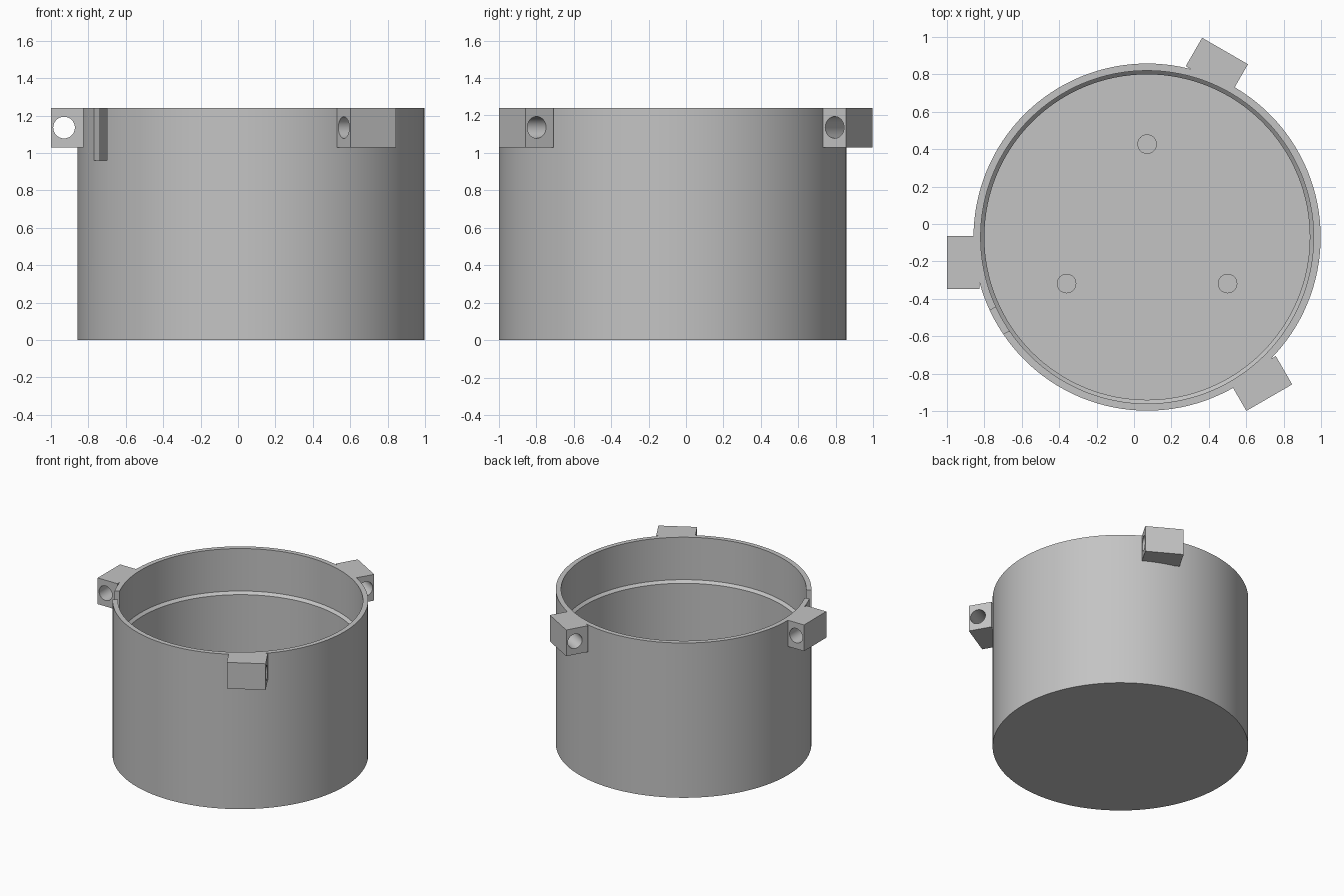
import bpy, bmesh, math
from mathutils import Matrix, Vector

if "Cube" in bpy.data.objects:
    bpy.data.objects.remove(bpy.data.objects["Cube"])

CENTRE = Vector((0.07, -0.07, 0))
HEIGHT = 1.24

grey = bpy.data.materials.new("plain_grey")
grey.diffuse_color = (0.55, 0.55, 0.55, 1)
grey.use_nodes = True
grey.node_tree.nodes["Principled BSDF"].inputs["Base Color"].default_value = grey.diffuse_color


def finish(name, bm):
    bmesh.ops.recalc_face_normals(bm, faces=bm.faces)
    mesh = bpy.data.meshes.new(name)
    bm.to_mesh(mesh)
    bm.free()
    obj = bpy.data.objects.new(name, mesh)
    bpy.context.collection.objects.link(obj)
    mesh.materials.append(grey)
    return obj


def lathe(name, profile, sides, matrix):
    """Revolve (radius, z) points and cap both ends."""
    bm = bmesh.new()
    rings = [[bm.verts.new((r * math.cos(2 * math.pi * i / sides),
                            r * math.sin(2 * math.pi * i / sides), z))
              for i in range(sides)] for r, z in profile]
    for a, b in zip(rings, rings[1:]):
        for i in range(sides):
            j = (i + 1) % sides
            bm.faces.new((a[i], a[j], b[j], b[i]))
    bm.faces.new(rings[0])
    bm.faces.new(rings[-1])
    bm.transform(matrix)
    return finish(name, bm)


def box(name, low, high, matrix):
    low, high = Vector(low), Vector(high)
    bm = bmesh.new()
    bmesh.ops.create_cube(bm, size=1)
    bm.transform(matrix @ Matrix.Translation((low + high) / 2)
                 @ Matrix.Diagonal((*(high - low), 1)))
    return finish(name, bm)


def activate(obj):
    bpy.ops.object.select_all(action='DESELECT')
    obj.select_set(True)
    bpy.context.view_layer.objects.active = obj


def cut(obj, cutter):
    cutter.hide_render = True
    activate(obj)
    mod = obj.modifiers.new("cut", 'BOOLEAN')
    mod.operation = 'DIFFERENCE'
    mod.solver = 'EXACT'
    mod.object = cutter
    bpy.ops.object.modifier_apply(modifier=mod.name)
    bpy.data.objects.remove(cutter, do_unlink=True)


def smooth(obj):
    activate(obj)
    bpy.ops.object.shade_smooth_by_angle(angle=math.radians(30))


place = Matrix.Translation(CENTRE)

# Open cup with a chamfered inner ledge
cup = lathe("cup", [(0.928, 0), (0.928, HEIGHT), (0.89, HEIGHT), (0.89, 0.90),
                    (0.87, 0.88), (0.87, 0.07)], 128, place)

# Rim slot
slot = box("slot_cutter", (0.84, -0.073, 0.96), (1.0, 0.073, 1.4),
           place @ Matrix.Rotation(math.radians(209.5), 4, 'Z'))
cut(cup, slot)
smooth(cup)

# Three drilled lugs around the rim
for k in range(3):
    turn = place @ Matrix.Rotation(math.radians(-120 * k), 4, 'Z')
    lug = box(f"lug_{k + 1}", (-1.07, -0.278, 1.03), (-0.895, 0.005, HEIGHT), turn)
    drill = lathe("drill_cutter", [(0.058, -0.5), (0.058, 0.5)], 32,
                  turn @ Matrix.Translation((-1.0, -0.13, 1.136))
                  @ Matrix.Rotation(math.pi / 2, 4, 'X'))
    cut(lug, drill)
    smooth(lug)

# Three short pegs on the floor
for k in range(3):
    a = math.radians(90 + 120 * k)
    peg = lathe(f"floor_peg_{k + 1}", [(0.052, 0.06), (0.052, 0.13)], 32,
                place @ Matrix.Translation((0.497 * math.cos(a), 0.497 * math.sin(a), 0)))
    smooth(peg)
